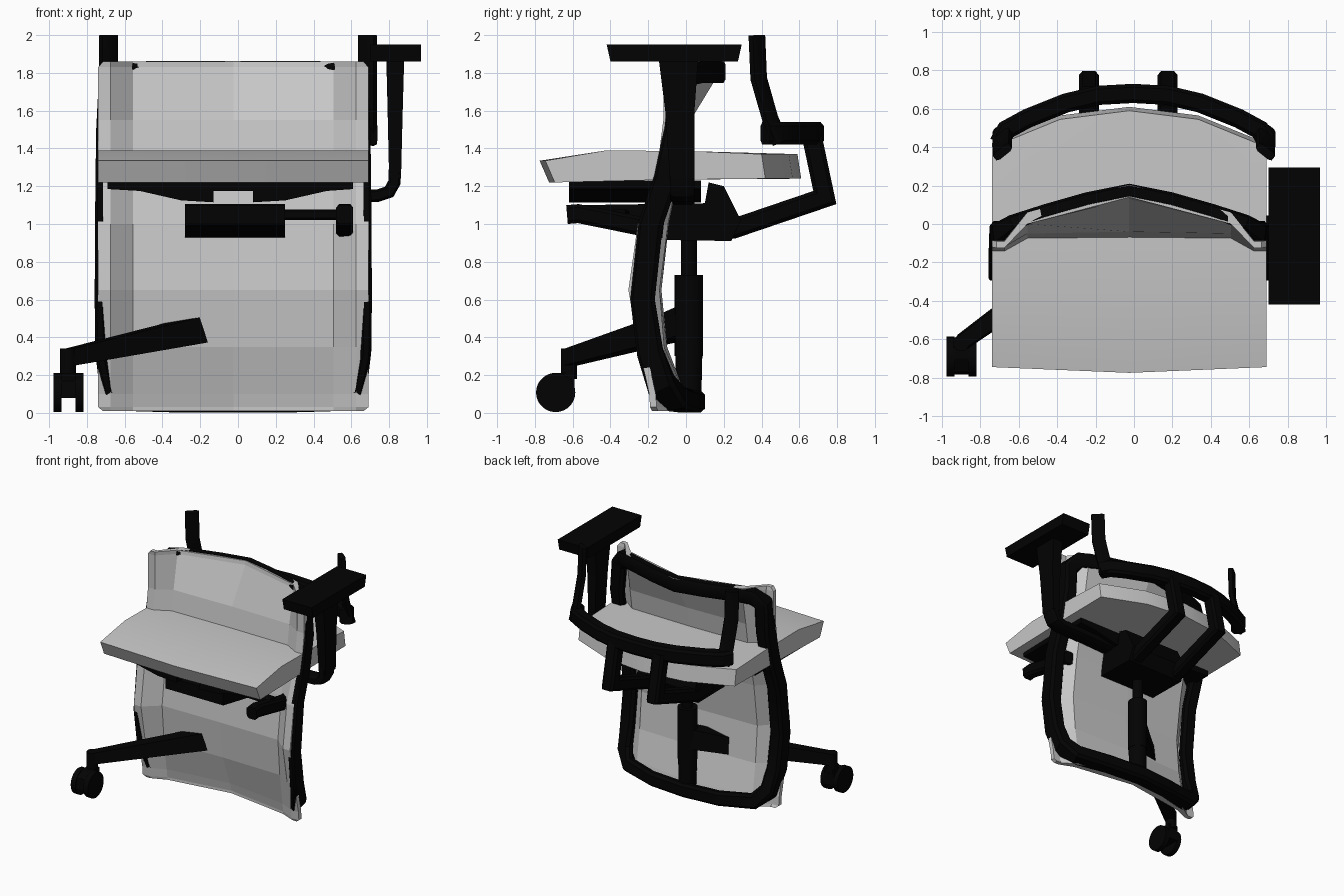
import bpy, bmesh, math
from mathutils import Vector, Matrix

cube = bpy.data.objects.get("Cube")
if cube:
    bpy.data.objects.remove(cube, do_unlink=True)


def material(name, value):
    m = bpy.data.materials.new(name)
    m.use_nodes = True
    col = (value, value, value, 1)
    m.diffuse_color = col
    bsdf = next(n for n in m.node_tree.nodes if n.type == 'BSDF_PRINCIPLED')
    bsdf.inputs["Base Color"].default_value = col
    bsdf.inputs["Roughness"].default_value = 0.6
    return m


black = material("black plastic", 0.0008)
grey = material("light grey fabric", 0.57)
CX = -0.025  # centre line of the chair


def finish(name, bm, mat, smooth=True):
    bmesh.ops.recalc_face_normals(bm, faces=bm.faces)
    me = bpy.data.meshes.new(name)
    bm.to_mesh(me)
    bm.free()
    me.materials.append(mat)
    ob = bpy.data.objects.new(name, me)
    bpy.context.collection.objects.link(ob)
    if smooth:
        bpy.ops.object.select_all(action='DESELECT')
        ob.select_set(True)
        bpy.context.view_layer.objects.active = ob
        bpy.ops.object.shade_smooth_by_angle(angle=math.radians(35))
    return ob


def loft(name, rings, mat=black, closed=False, smooth=True):
    """Join equal rings of points into a tube, capped unless closed."""
    bm = bmesh.new()
    rings = [[bm.verts.new(p) for p in ring] for ring in rings]
    n = len(rings[0])
    for i in range(len(rings) if closed else len(rings) - 1):
        a, b = rings[i], rings[(i + 1) % len(rings)]
        for j in range(n):
            k = (j + 1) % n
            bm.faces.new((a[j], a[k], b[k], b[j]))
    if not closed:
        bm.faces.new(rings[0])
        bm.faces.new(rings[-1])
    return finish(name, bm, mat, smooth)


C = 0.65
CHAMFERED = [(1, C), (C, 1), (-C, 1), (-1, C), (-1, -C), (-C, -1), (C, -1), (1, -C)]
# Same bar with its inner front corner cut away to seat the panel
REBATED = [(1, C), (C, 1), (-.8, 1), (-1, .8), (-1, .3), (.2, -1), (C, -1), (1, -C)]


def sweep(name, path, ref, depths, width, shape=CHAMFERED, closed=False):
    """Bar along a path; depth runs along ref, width across it."""
    pts = [Vector(p) for p in path]
    ref, n = Vector(ref), len(path)
    if not isinstance(depths, list):
        depths = [depths] * n
    rings = []
    for i, p in enumerate(pts):
        before = pts[i - 1] if closed or i else p
        after = pts[(i + 1) % n] if closed or i < n - 1 else p
        d1, d2 = (p - before).normalized(), (after - p).normalized()
        t = (d1 + d2).normalized()
        d = (ref - t * ref.dot(t)).normalized()
        w = t.cross(d)
        miter = 1 / max(0.6, t.dot(d2 if d2.length else d1))
        rings.append([p + d * a * depths[i] / 2 + w * b * width / 2 * miter for a, b in shape])
    return loft(name, rings, closed=closed)


def prism(name, outline, place, lo, hi):
    """Extrude a 2D outline; place(a, b, t) maps it into space."""
    return loft(name, [[place(a, b, t) for a, b in outline] for t in (lo, hi)], smooth=False)


def along_x(a, b, t):
    return (t, a, b)


def along_y(a, b, t):
    return (a, t, b)


def cylinder(name, centre, r1, r2, depth, axis='Z'):
    bm = bmesh.new()
    bmesh.ops.create_cone(bm, cap_ends=True, segments=28, radius1=r1, radius2=r2, depth=depth)
    if axis == 'X':
        bmesh.ops.rotate(bm, verts=bm.verts, matrix=Matrix.Rotation(math.pi / 2, 3, 'Y'))
    bmesh.ops.translate(bm, verts=bm.verts, vec=centre)
    return finish(name, bm, black)


# Seat cushion: side profiles across the width, bowed at the back
rings = []
for dx, front, back in ((-.715, -.745, .42), (-.36, -.76, .565), (0, -.775, .61),
                        (.36, -.76, .565), (.715, -.745, .42)):
    prof = [(front, 1.335), (-.42, 1.39), (.05, 1.385), (back - .02, 1.37),
            (back, 1.24), (-.08, 1.235), (front + .05, 1.22)]
    rings.append([(CX + dx, y, z) for y, z in prof])
loft("seat_cushion", rings, grey)

# Backrest panel: rows of height, half width, edge depth, inner depth, centre depth
rows = [(1.86, .69, -.125, .0, .14), (1.83, .715, -.12, .0, .13), (1.55, .715, -.12, -.05, -.04),
        (1.38, .715, -.142, -.075, -.07), (1.22, .715, -.18, -.11, -.11),
        (1.0, .715, -.255, -.155, -.155), (.65, .715, -.305, -.2, -.195),
        (.35, .715, -.25, -.175, -.165), (.1, .715, -.195, -.14, -.07),
        (.03, .715, -.19, -.13, -.05), (.01, .69, -.18, -.13, -.05)]
rings = []
for z, w, edge, inner, mid in rows:
    line = [(-w, edge, .035), (-.65, edge, .035), (-.53, inner, .06), (0, mid, .065),
            (.53, inner, .06), (.65, edge, .035), (w, edge, .035)]
    rings.append([(CX + x, y, z) for x, y, thick in line]
                 + [(CX + x, y + thick, z) for x, y, thick in reversed(line)])
loft("backrest_panel", rings, grey, smooth=False)

# Backrest frame: mirrored half loop from top centre to bottom centre, with bar depth
half = [(0, .175, 1.805, .07), (.22, .13, 1.805, .07), (.43, .07, 1.805, .07),
        (.59, .01, 1.795, .08), (.65, -.05, 1.73, .12), (.668, -.05, 1.5, .13),
        (.672, -.105, 1.24, .13), (.674, -.187, 1.0, .13), (.676, -.23, .6, .13),
        (.672, -.19, .32, .14), (.645, -.13, .15, .15), (.56, -.055, .075, .13),
        (.3, .015, .06, .12), (0, .04, .06, .12)]
loop = half + [(-x, y, z, d) for x, y, z, d in reversed(half[1:-1])]
sweep("backrest_frame", [(CX + x, y, z) for x, y, z, d in loop], (0, 1, 0),
      [d for x, y, z, d in loop], .115, REBATED, True)

# Rear support: bowed crossbar, two angled uprights and two struts
arc = [(.7, .42), (.66, .49), (.55, .55), (.35, .63), (.18, .67), (0, .68)]
arc += [(-x, y) for x, y in reversed(arc[:-1])]
sweep("rear_crossbar", [(x - .005, y, 1.48) for x, y in arc], (0, 0, 1), .12, .1)
for side, word in ((1, "left"), (-1, "right")):
    x = side * .685
    sweep(word + "_rear_upright", [(x, .5, 1.43), (x, .445, 1.56), (x, .385, 1.77), (x, .375, 2.0)],
          (-side, .8, 0), .105, .045)
    sx = -.03 + side * .205
    sweep(word + "_rear_strut", [(sx, .665, 1.47), (sx, .735, 1.14), (sx, .25, .975), (sx, .05, .975)],
          (1, 0, 0), .105, .105)

# Tilt mechanism under the seat
prism("seat_bracket", [(-.69, 1.23), (-.69, 1.185), (-.52, 1.175), (-.3, 1.125), (-.13, 1.115),
                       (-.13, 1.175), (.08, 1.175), (.08, 1.115), (.25, 1.125), (.47, 1.175),
                       (.61, 1.185), (.61, 1.23)], along_y, -.62, .08)
prism("mechanism_box", [(-.55, 1.1), (-.55, 1.0), (-.25, .945), (-.1, .915), (.24, .91), (.29, 1.02),
                        (.2, 1.2), (.12, 1.22), (.1, 1.11)], along_x, -.28, .25)
sweep("lever_rod", [(.2, -.34, 1.05), (.57, -.36, 1.05)], (0, 0, 1), .055, .08)
sweep("lever_paddle", [(.565, -.63, 1.05), (.565, -.57, 1.055), (.565, -.25, .99), (.565, -.12, .975)],
      (1, 0, 0), .09, .1)

# Gas lift and hub
lift_y = .015
cylinder("lift_rod", (CX, lift_y, .86), .042, .042, .34)
cylinder("lift_sleeve", (CX, lift_y, .515), .075, .075, .43)
cylinder("base_hub", (CX, lift_y, .18), .065, .072, .3)

# Base leg, tapering towards the caster
out = Vector((-.87, -.63, 0))
across = Vector((-out.y, out.x, 0)).normalized()
rings = []
for f, w, top, low in ((0, .075, .57, .41), (.22, .07, .51, .37), (1.0, .045, .34, .25)):
    p = Vector((CX, lift_y, 0)) + out * f
    rings.append([p + across * s * w + Vector((0, 0, z))
                  for s, z in ((-1, low), (1, low), (.8, top), (-.8, top))])
loft("base_leg", rings, smooth=False)

# Caster with twin wheels
cylinder("caster_stem", (-.9, -.62, .26), .042, .042, .16)
prism("caster_housing", [(-.785, .08), (-.77, .17), (-.7, .21), (-.59, .21), (-.59, .08)],
      along_x, -.94, -.855)
for x, word in ((-.955, "outer"), (-.84, "inner")):
    cylinder(word + "_wheel", (x, -.69, .108), .104, .104, .042, 'X')

# Left armrest: curved lower link, tapered post and flat pad
link = [(.2, -.02, 1.13), (.55, -.02, 1.145), (.74, -.02, 1.15), (.8, -.02, 1.17),
        (.828, -.02, 1.22), (.832, -.025, 1.32)]
sweep("arm_link", link, (0, 1, 0), .13, .065)
rings = []
for z, x0, x1, y0, y1 in ((1.24, .8, .863, -.085, .045), (1.6, .792, .872, -.11, .045),
                          (1.88, .785, .88, -.145, .065)):
    rings.append([(x0, y0, z), (x1, y0, z), (x1, y1, z), (x0, y1, z)])
loft("arm_post", rings, smooth=False)
prism("arm_pad", [(-.42, 1.95), (-.4, 1.86), (.275, 1.86), (.295, 1.95)], along_x, .70, .968)
